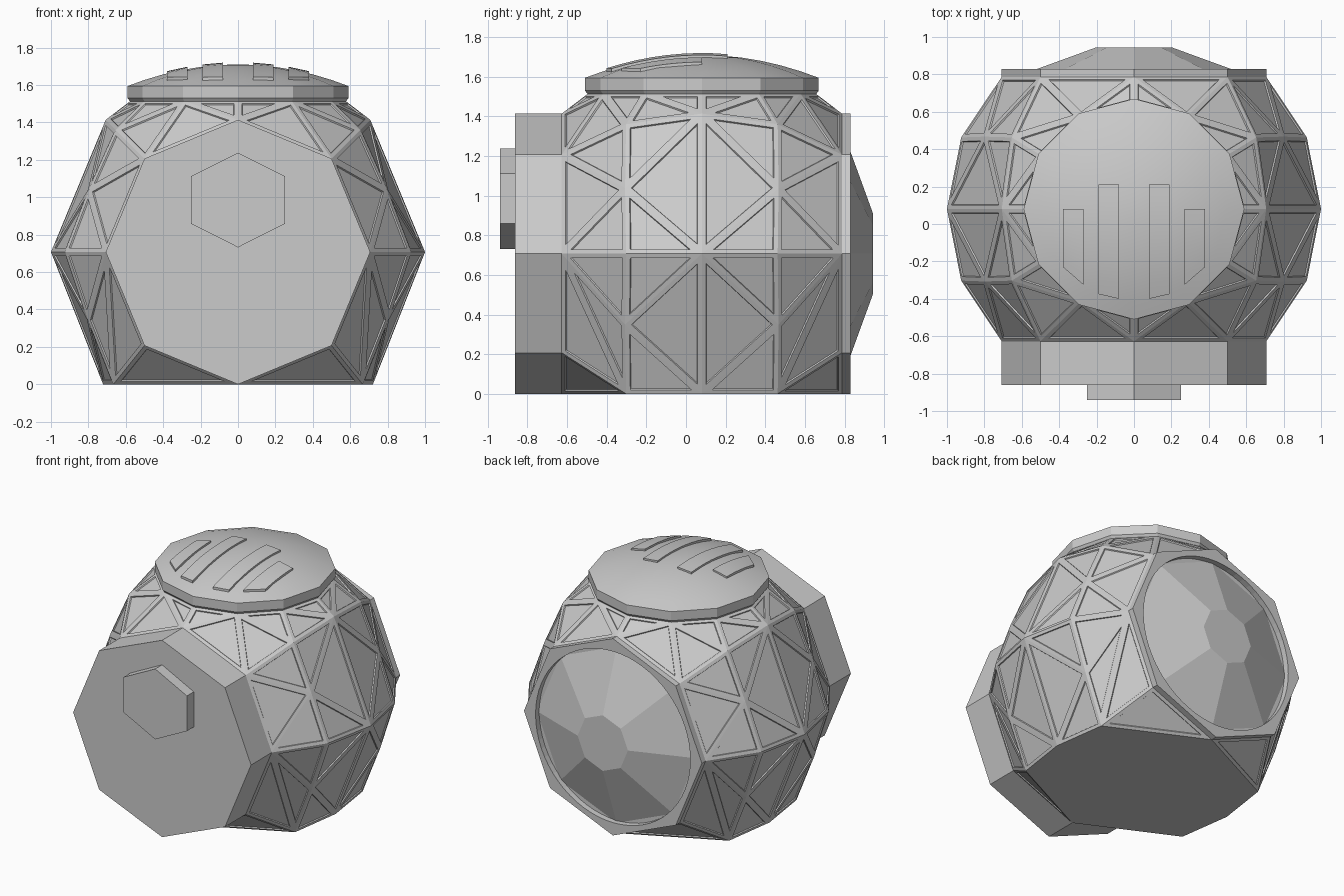
import bpy, bmesh, math
from mathutils import Vector

cube = bpy.data.objects.get("Cube")
if cube:
    bpy.data.objects.remove(cube, do_unlink=True)

CY, CZ = 0.08, 0.707          # centre of the shell
H = math.sqrt(0.5)


def make_material(name, value):
    mat = bpy.data.materials.new(name)
    mat.use_nodes = True
    colour = (value, value, value, 1)
    mat.diffuse_color = colour
    mat.node_tree.nodes["Principled BSDF"].inputs["Base Color"].default_value = colour
    return mat


grey = make_material("plain grey", 0.6)


def finish(bm, name, smooth=None):
    bmesh.ops.recalc_face_normals(bm, faces=bm.faces)
    mesh = bpy.data.meshes.new(name)
    bm.to_mesh(mesh)
    bm.free()
    mesh.materials.append(grey)
    obj = bpy.data.objects.new(name, mesh)
    bpy.context.collection.objects.link(obj)
    if smooth:
        bpy.ops.object.select_all(action="DESELECT")
        obj.select_set(True)
        bpy.context.view_layer.objects.active = obj
        bpy.ops.object.shade_smooth_by_angle(angle=math.radians(smooth))
    return obj


def loft(name, rings, caps=True, closed=False, smooth=None):
    """Skin a list of equally long point rings."""
    bm = bmesh.new()
    rows = [[bm.verts.new(p) for p in ring] for ring in rings]
    pairs = list(zip(rows, rows[1:])) + ([(rows[-1], rows[0])] if closed else [])
    for a, b in pairs:
        for i in range(len(a)):
            j = (i + 1) % len(a)
            bm.faces.new((a[i], a[j], b[j], b[i]))
    if caps:
        bm.faces.new(rows[0])
        bm.faces.new(rows[-1])
    bmesh.ops.recalc_face_normals(bm, faces=bm.faces)
    bmesh.ops.dissolve_limit(bm, angle_limit=0.002, verts=bm.verts, edges=bm.edges)
    return finish(bm, name, smooth)


def ring_y(radius, y, sides, cz=CZ, turn=0, sx=1):
    """Upright polygon facing along y."""
    steps = [turn + math.tau * i / sides for i in range(sides)]
    return [(sx * radius * math.cos(t), y, cz + radius * math.sin(t)) for t in steps]


def ring_z(radius, z, sides=12):
    steps = [math.tau * i / sides for i in range(sides)]
    return [(radius * math.cos(t), CY + radius * math.sin(t), z) for t in steps]


# Panelled shell: octagonal rings along y, cut flat below and under the roof
points = []
for side in (-1, 1):
    for lat in (0, 22.5, 45):
        y = side * math.sin(math.radians(lat))
        r = math.cos(math.radians(lat))
        ring = []
        for k in range(8):
            x, z = r * math.cos(k * math.pi / 4), r * math.sin(k * math.pi / 4)
            if z > 0.72 or z < -0.72:
                ring.append(None)
                continue
            if lat < 45 and z < -0.6:
                x, z = x * 1.02, -H
            ring.append(Vector((x, y, z)))
        points += [p for p in ring if p]
        if lat == 22.5:
            # middle joints where the triangular panels meet
            for k in (0, 3, 4, 7):
                a, b = ring[k], ring[(k + 1) % 8]
                points.append((a + b) / 2 * 1.012)
shell = bmesh.new()
for p in points:
    shell.verts.new((p.x, p.y + CY, p.z + CZ))
for p in ring_z(0.575, 1.515):
    shell.verts.new(p)
bmesh.ops.remove_doubles(shell, verts=shell.verts, dist=0.001)
bmesh.ops.convex_hull(shell, input=shell.verts)
bmesh.ops.delete(shell, geom=[v for v in shell.verts if not v.link_faces], context="VERTS")
bmesh.ops.recalc_face_normals(shell, faces=shell.faces)
bmesh.ops.dissolve_limit(shell, angle_limit=0.004, verts=shell.verts, edges=shell.edges)
shell.normal_update()
panels = [f for f in shell.faces
          if abs(f.normal.y) < 0.95 and abs(f.normal.z) < 0.95 and f.calc_area() > 0.02]
bmesh.ops.inset_individual(shell, faces=panels, thickness=0.022, use_even_offset=True)
bmesh.ops.inset_individual(shell, faces=panels, thickness=0.003, depth=-0.008, use_even_offset=True)
finish(shell, "panelled_shell")

# Front block and its hexagonal hatch
loft("front_block", [ring_y(H, -0.62, 8), ring_y(H, -0.862, 8)])
loft("front_hatch", [ring_y(0.253, y, 6, 0.985, math.pi / 2, 1.15) for y in (-0.85, -0.94)])

# Back frame: octagon outside, round opening inside
N = 64


def octagon(y):
    out = []
    for i in range(N):
        t = math.tau * i / N
        r = H * math.cos(math.pi / 8) / math.cos(t % (math.pi / 4) - math.pi / 8)
        out.append((r * math.cos(t), y, CZ + r * math.sin(t)))
    return out


loft("back_frame", [octagon(0.78), octagon(0.83), ring_y(0.615, 0.83, N), ring_y(0.615, 0.78, N)],
     caps=False, closed=True)
# Faceted back window
loft("back_window", [ring_y(0.68, 0.77, 8), ring_y(0.2, 0.945, 8)])


# Roof: twelve-sided rim with a shallow dome
def dome_z(x, y):
    return 1.71 - (x * x + (y - CY) ** 2) / 3.02


loft("roof_rim", [ring_z(0.575, 1.51), ring_z(0.59, 1.53), ring_z(0.59, 1.595)])
loft("roof_dome", [ring_z(r, dome_z(r, CY)) for r in (0.59, 0.5, 0.4, 0.3, 0.2, 0.1, 0.03)],
     smooth=35)


# Raised slats following the dome
def slat(name, x0, x1, y0, y1, y_end):
    rings = []
    for i in range(9):
        t = i / 8
        ya, yb = y0 + (y_end - y0) * t, y1 + (y_end - y1) * t
        rings.append([(x, y, dome_z(x, y) + h)
                      for x, y, h in ((x0, ya, -0.02), (x0, ya, 0.012),
                                      (x1, yb, 0.012), (x1, yb, -0.02))])
    loft(name, rings, smooth=30)


for side, label in ((1, "left"), (-1, "right")):
    slat("inner_slat_" + label, 0.08 * side, 0.19 * side, -0.40, -0.375, 0.21)
    slat("outer_slat_" + label, 0.27 * side, 0.38 * side, -0.325, -0.23, 0.08)
